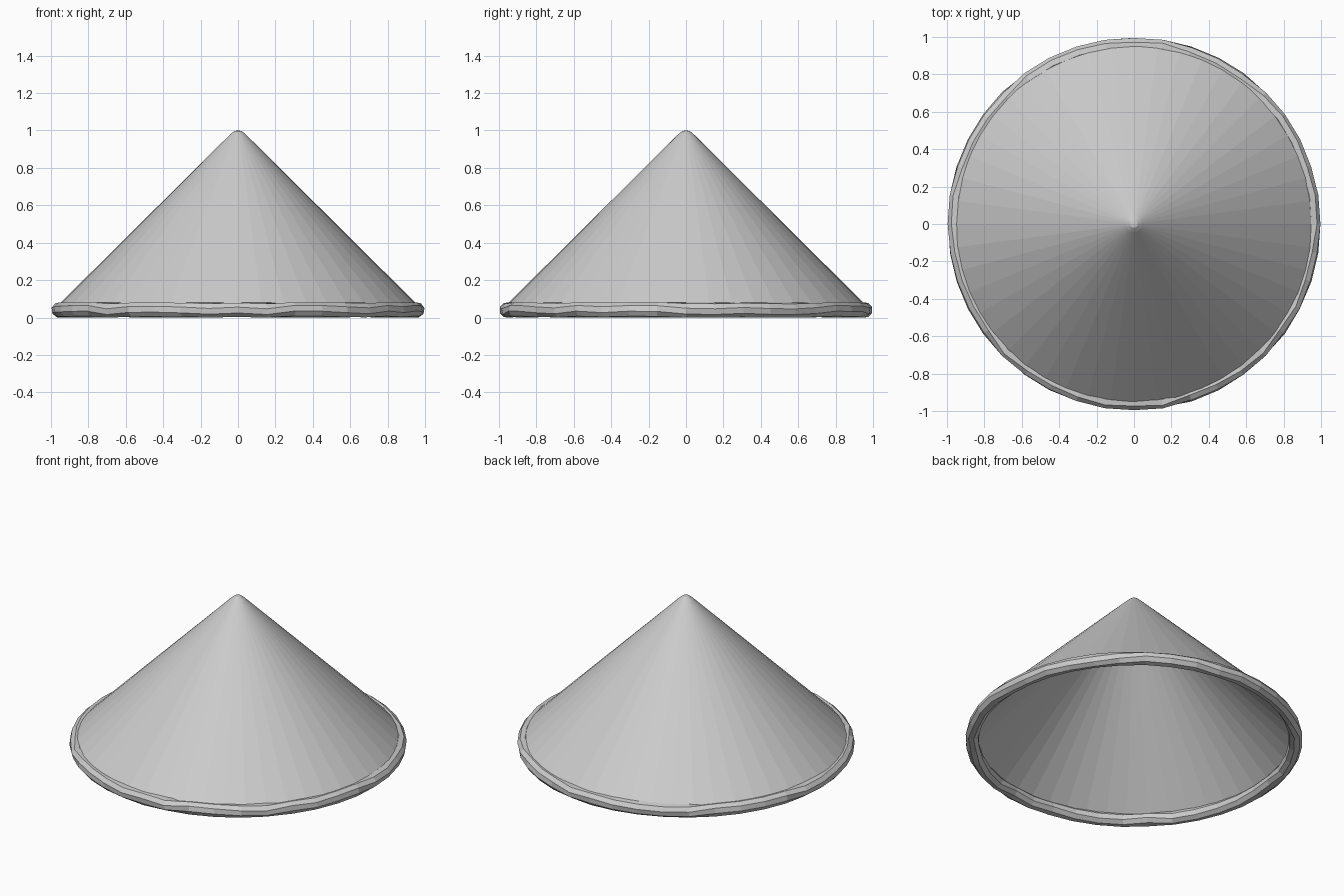
import bpy, bmesh, math, random

if "Cube" in bpy.data.objects:
    bpy.data.objects.remove(bpy.data.objects["Cube"])

random.seed(4)

straw = bpy.data.materials.new("pale grey straw")
straw.diffuse_color = (0.6, 0.6, 0.6, 1)
straw.use_nodes = True
straw.node_tree.nodes["Principled BSDF"].inputs["Base Color"].default_value = straw.diffuse_color


def add_object(name, bm):
    bmesh.ops.recalc_face_normals(bm, faces=bm.faces)
    mesh = bpy.data.meshes.new(name)
    bm.to_mesh(mesh)
    bm.free()
    mesh.materials.append(straw)
    obj = bpy.data.objects.new(name, mesh)
    bpy.context.collection.objects.link(obj)
    return obj


def lathe(name, profile, sides):
    """Spin a radius/height profile around the z axis."""
    bm = bmesh.new()
    verts = [bm.verts.new((r, 0, z)) for r, z in profile]
    edges = [bm.edges.new(pair) for pair in zip(verts, verts[1:])]
    bmesh.ops.spin(bm, geom=verts + edges, cent=(0, 0, 0), axis=(0, 0, 1),
                   angle=math.tau, steps=sides, use_merge=True)
    bmesh.ops.remove_doubles(bm, verts=bm.verts, dist=1e-4)
    return add_object(name, bm)


# Thin conical crown with a softly rounded tip, open underneath
lathe("hat_crown", [(0, 1.0), (0.02, 0.997), (0.042, 0.979), (0.96, 0.068),
                    (0.945, 0.055), (0.035, 0.962), (0, 0.975)], 48)

# Rolled rim: a slightly uneven tube around the lower edge
SIDES, RING = 40, 8
bm = bmesh.new()
rings = []
for i in range(SIDES):
    a = math.tau * i / SIDES
    twist = random.uniform(-0.3, 0.3)
    ring = []
    for j in range(RING):
        b = math.tau * (j + 0.5) / RING + twist
        r = 0.957 + 0.041 * math.cos(b)
        z = 0.0415 + 0.041 * math.sin(b)
        ring.append(bm.verts.new((r * math.cos(a), r * math.sin(a), z)))
    rings.append(ring)
for i in range(SIDES):
    p, q = rings[i], rings[(i + 1) % SIDES]
    for j in range(RING):
        k = (j + 1) % RING
        bm.faces.new((p[j], q[j], q[k], p[k]))
low = min(v.co.z for v in bm.verts)
for v in bm.verts:
    v.co.z -= low
add_object("hat_rim", bm)
